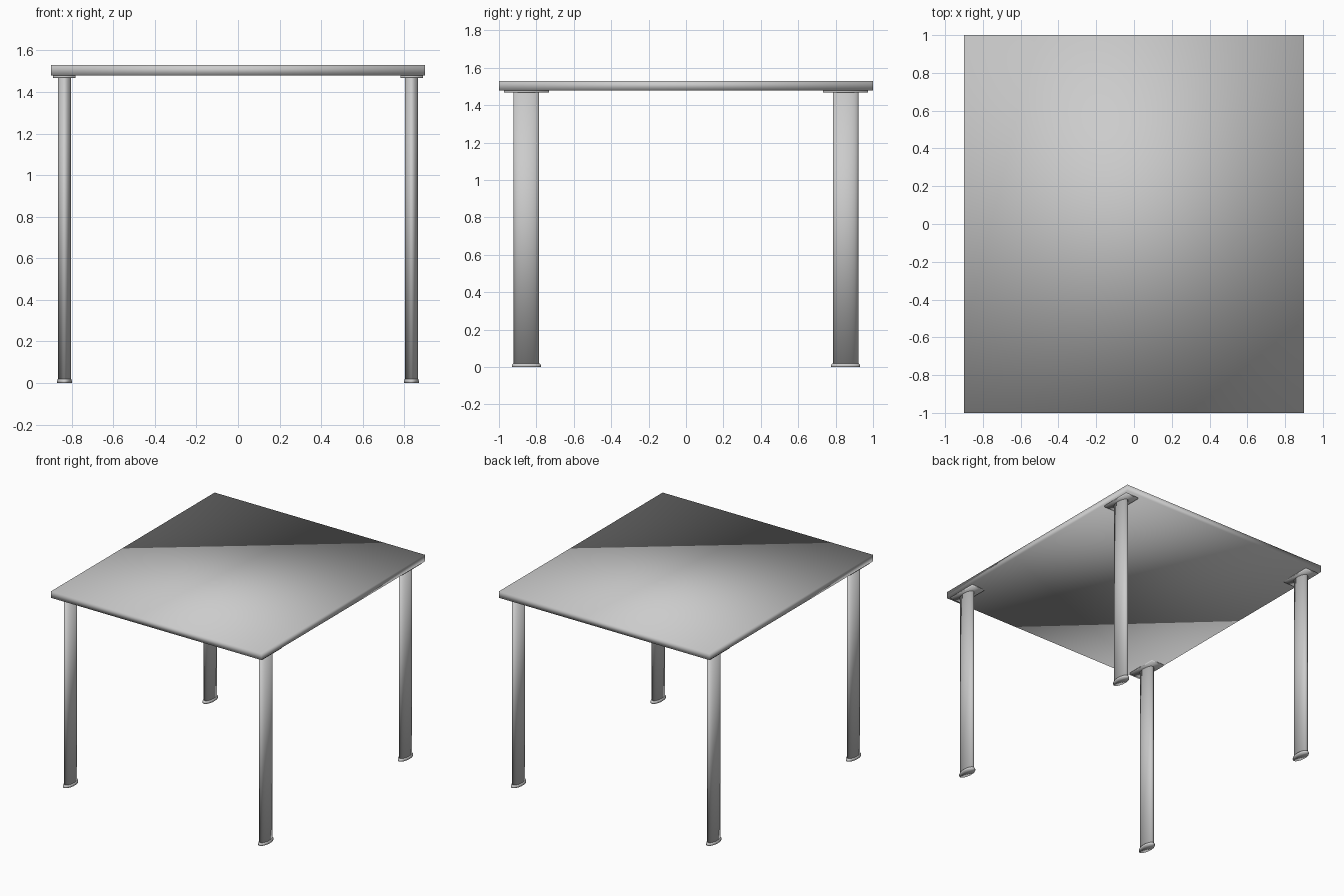
import bpy, bmesh, math

cube = bpy.data.objects.get("Cube")
if cube:
    bpy.data.objects.remove(cube, do_unlink=True)

grey = bpy.data.materials.new("grey")
grey.use_nodes = True
grey.diffuse_color = (0.6, 0.6, 0.6, 1)
grey.node_tree.nodes["Principled BSDF"].inputs["Base Color"].default_value = (0.6, 0.6, 0.6, 1)


def finish(name, bm, location):
    bmesh.ops.recalc_face_normals(bm, faces=bm.faces)
    mesh = bpy.data.meshes.new(name)
    bm.to_mesh(mesh)
    bm.free()
    mesh.materials.append(grey)
    mesh.shade_smooth()
    obj = bpy.data.objects.new(name, mesh)
    obj.location = location
    bpy.context.collection.objects.link(obj)


def slab(name, size, location):
    bm = bmesh.new()
    bmesh.ops.create_cube(bm, size=1)
    bmesh.ops.scale(bm, vec=size, verts=bm.verts)
    finish(name, bm, location)


def oval_column(name, sections, location, segments=24):
    """Capped loft through oval sections given as (half x, half y, z)."""
    bm = bmesh.new()
    rings = []
    for rx, ry, z in sections:
        angles = [math.tau * i / segments for i in range(segments)]
        rings.append([bm.verts.new((rx * math.cos(a), ry * math.sin(a), z)) for a in angles])
    for low, high in zip(rings, rings[1:]):
        for i in range(segments):
            j = (i + 1) % segments
            bm.faces.new((low[i], low[j], high[j], high[i]))
    bm.faces.new(rings[0])
    bm.faces.new(rings[-1])
    finish(name, bm, location)


# Table top
slab("table_top", (1.8, 2, 0.05), (0, 0, 1.505))

# Four legs, each with a mounting plate and a foot
for end, sy in (("front", -1), ("back", 1)):
    for side, sx in (("left", 1), ("right", -1)):
        x, y = sx * 0.835, sy * 0.853
        slab(f"{end}_{side}_plate", (0.108, 0.24, 0.012), (x, y, 1.474))
        oval_column(f"{end}_{side}_leg", [(0.031, 0.068, 0.015), (0.031, 0.068, 1.47)], (x, y, 0))
        oval_column(f"{end}_{side}_foot",
                    [(0.036, 0.078, 0), (0.036, 0.078, 0.01), (0.032, 0.071, 0.02)], (x, y, 0))
